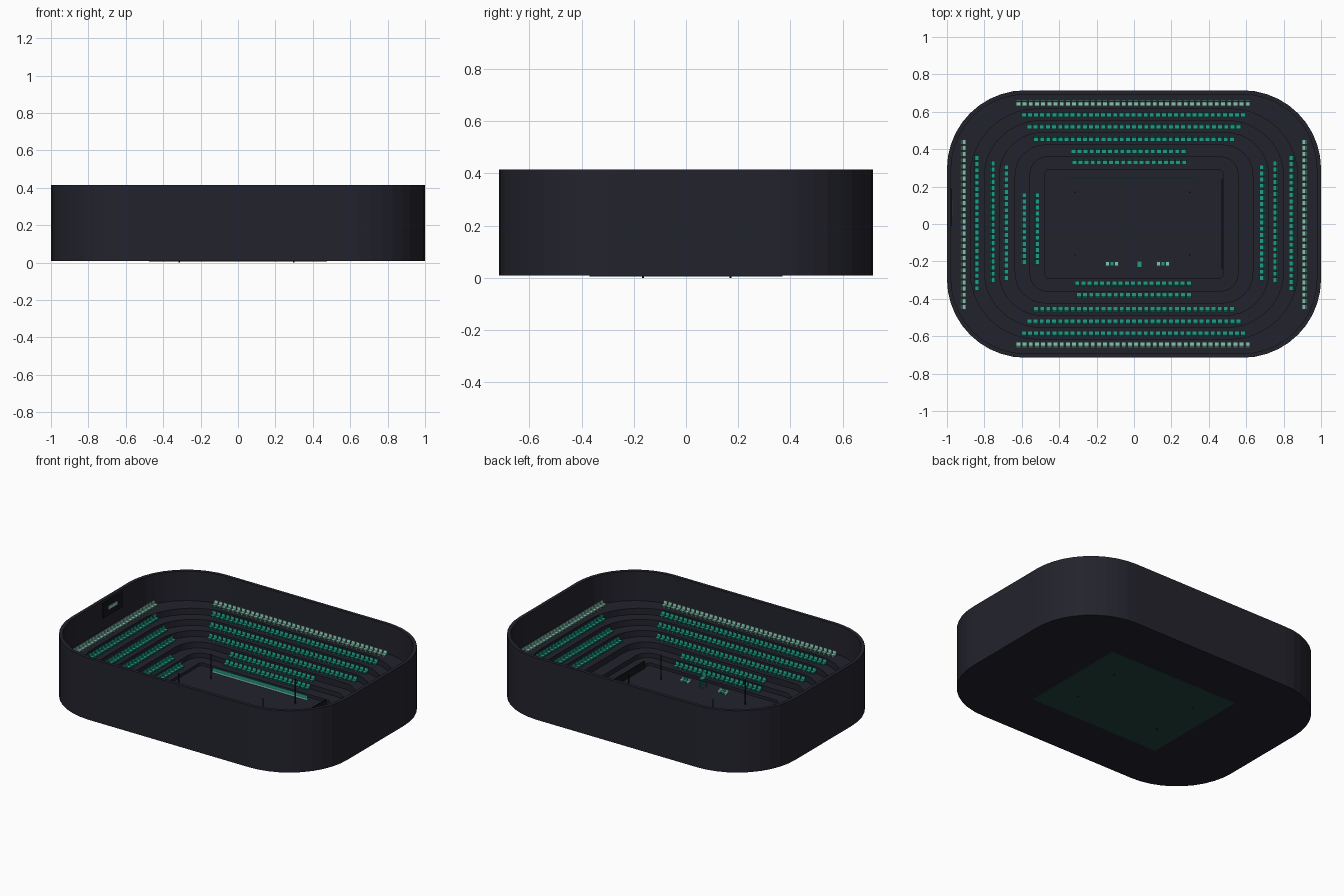
import bpy, bmesh, math
from mathutils import Matrix, Vector

if "Cube" in bpy.data.objects:
    bpy.data.objects.remove(bpy.data.objects["Cube"])


def material(name, rgb):
    m = bpy.data.materials.new(name)
    m.diffuse_color = (*rgb, 1)
    m.use_nodes = True
    m.node_tree.nodes["Principled BSDF"].inputs["Base Color"].default_value = m.diffuse_color
    return m


DARK = material("charcoal", (0.0165, 0.0165, 0.026))
BLACK = material("near_black", (0.008, 0.008, 0.012))
TEAL = material("teal", (0.014, 0.34, 0.24))
PALE = material("pale_mint", (0.24, 0.54, 0.43))
GREEN = material("deep_green", (0.017, 0.055, 0.047))


def finish(bm, name, mat):
    bmesh.ops.recalc_face_normals(bm, faces=bm.faces)
    me = bpy.data.meshes.new(name)
    bm.to_mesh(me)
    bm.free()
    me.materials.append(mat)
    ob = bpy.data.objects.new(name, me)
    bpy.context.collection.objects.link(ob)
    return ob


def add_box(bm, centre, size, frame=Matrix()):
    bmesh.ops.create_cube(bm, size=1, matrix=frame @ Matrix.Translation(centre)
                          @ Matrix.Diagonal((*size, 1)))


def box(name, centre, size, mat):
    bm = bmesh.new()
    add_box(bm, centre, size)
    return finish(bm, name, mat)


def rounded_rect(hx, hy, r, z, seg=10):
    pts = []
    for k, (sx, sy) in enumerate(((1, 1), (-1, 1), (-1, -1), (1, -1))):
        for i in range(seg + 1):
            a = math.pi / 2 * (k + i / seg)
            pts.append((sx * (hx - r) + r * math.cos(a),
                        sy * (hy - r) + r * math.sin(a), z))
    return pts


# Stadium bowl: outer wall, rim, inner wall, stepped tiers and floor in one loft
TREADS = [0.222, 0.182, 0.142, 0.102, 0.062, 0.032]
EDGES = [(0.875, 0.615, 0.36), (0.80, 0.552, 0.30), (0.72, 0.488, 0.23),
         (0.635, 0.422, 0.16), (0.555, 0.358, 0.09), (0.475, 0.290, 0.02)]
rings = [(1, 0.715, 0.42, 0.01), (1, 0.715, 0.42, 0.415),
         (0.978, 0.693, 0.40, 0.415), (0.978, 0.693, 0.40, TREADS[0])]
for i, (hx, hy, r) in enumerate(EDGES):
    low = TREADS[i + 1] if i < 5 else 0.014
    rings += [(hx, hy, r, TREADS[i]), (hx, hy, r, low)]
bm = bmesh.new()
loops = [[bm.verts.new(p) for p in rounded_rect(*ring)] for ring in rings]
for a, b in zip(loops, loops[1:]):
    for i in range(len(a)):
        j = (i + 1) % len(a)
        bm.faces.new((a[i], a[j], b[j], b[i]))
bm.faces.new(loops[0])
bm.faces.new(loops[-1])
finish(bm, "stadium_bowl", DARK)

# Green court slab showing on the underside
box("court_underside", (0, 0, 0.0085), (0.95, 0.74, 0.005), GREEN)


def add_seat(bm, frame):
    """Seat facing local +y, standing on local z = 0."""
    add_box(bm, (0, 0, 0.006), (0.010, 0.012, 0.012), frame)
    add_box(bm, (0, 0.001, 0.015), (0.026, 0.024, 0.007), frame)
    tilt = frame @ Matrix.Translation((0, -0.012, 0.025)) @ Matrix.Rotation(0.2, 4, 'X')
    add_box(bm, (0, 0, 0), (0.026, 0.005, 0.026), tilt)


def seat_row(name, side, offset, lo, hi, z, mat):
    bm = bmesh.new()
    n = round((hi - lo) / 0.033)
    for i in range(n):
        t = lo + (i + 0.5) * (hi - lo) / n
        pos, turn = {"front": ((t, -offset, z), 0),
                     "back": ((t, offset, z), math.pi),
                     "left": ((-offset, t, z), -math.pi / 2),
                     "right": ((offset, t, z), math.pi / 2)}[side]
        add_seat(bm, Matrix.Translation(pos) @ Matrix.Rotation(turn, 4, 'Z'))
    finish(bm, name, mat)


# Seat rows, listed from the top tier down: offset, low end, high end
LONG = [(0.645, -0.635, 0.625), (0.585, -0.605, 0.60), (0.52, -0.575, 0.575),
        (0.455, -0.54, 0.54)]
SHORT = [(0.91, -0.46, 0.455), (0.842, -0.36, 0.37), (0.755, -0.315, 0.34),
         (0.683, -0.305, 0.32)]
SIDES = {"front": LONG + [(0.38, -0.31, 0.31), (0.318, -0.32, 0.31)],
         "back": LONG + [(0.39, -0.34, 0.28), (0.332, -0.335, 0.285)],
         "left": SHORT + [(0.587, -0.22, 0.17), (0.518, -0.22, 0.17)],
         "right": SHORT}
for side, rows in SIDES.items():
    for k, (off, lo, hi) in enumerate(rows):
        seat_row(f"{side}_seat_row_{k + 1}", side, off, lo, hi, TREADS[k],
                 PALE if k == 0 else TEAL)

# Four slim poles around the court
for i, (x, y) in enumerate(((-0.315, 0.17), (0.297, 0.17), (-0.315, -0.165), (0.297, -0.165))):
    bm = bmesh.new()
    bmesh.ops.create_cone(bm, cap_ends=True, segments=8, radius1=0.004, radius2=0.004,
                          depth=0.177, matrix=Matrix.Translation((x, y, 0.0885)))
    finish(bm, f"pole_{i + 1}", BLACK)

# Boards beside the court
box("back_board", (-0.012, 0.247, 0.030), (0.69, 0.005, 0.032), TEAL)
box("back_board_strip", (-0.012, 0.2435, 0.022), (0.69, 0.002, 0.010), PALE)
box("right_board", (0.47, 0, 0.038), (0.006, 0.48, 0.048), BLACK)

# Benches with pale ends and a teal middle
for name, x in (("left_bench", -0.118), ("right_bench", 0.155)):
    for part, dx, mat in (("end_a", -0.024, PALE), ("middle", 0, TEAL), ("end_b", 0.024, PALE)):
        bm = bmesh.new()
        add_box(bm, (x + dx, -0.212, 0.025), (0.021, 0.024, 0.006))
        add_box(bm, (x + dx, -0.224, 0.033), (0.021, 0.004, 0.018))
        add_box(bm, (x + dx, -0.212, 0.018), (0.008, 0.016, 0.010))
        finish(bm, f"{name}_{part}", mat)

# High chair at the court side
bm = bmesh.new()
for sx in (-1, 1):
    for sy in (-1, 1):
        add_box(bm, (0.03 + sx * 0.012, -0.215 + sy * 0.016, 0.043), (0.004, 0.004, 0.06))
for z in (0.03, 0.05):
    add_box(bm, (0.03, -0.199, z), (0.024, 0.004, 0.004))
add_box(bm, (0.03, -0.215, 0.075), (0.028, 0.034, 0.007))
add_box(bm, (0.03, -0.231, 0.095), (0.028, 0.004, 0.034))
finish(bm, "high_chair", TEAL)

# Wall panel with a small pale plate on the inner left wall
box("wall_panel", (-0.976, 0.09, 0.35), (0.006, 0.20, 0.10), BLACK)
box("wall_plate", (-0.972, 0.09, 0.35), (0.004, 0.09, 0.022), PALE)
